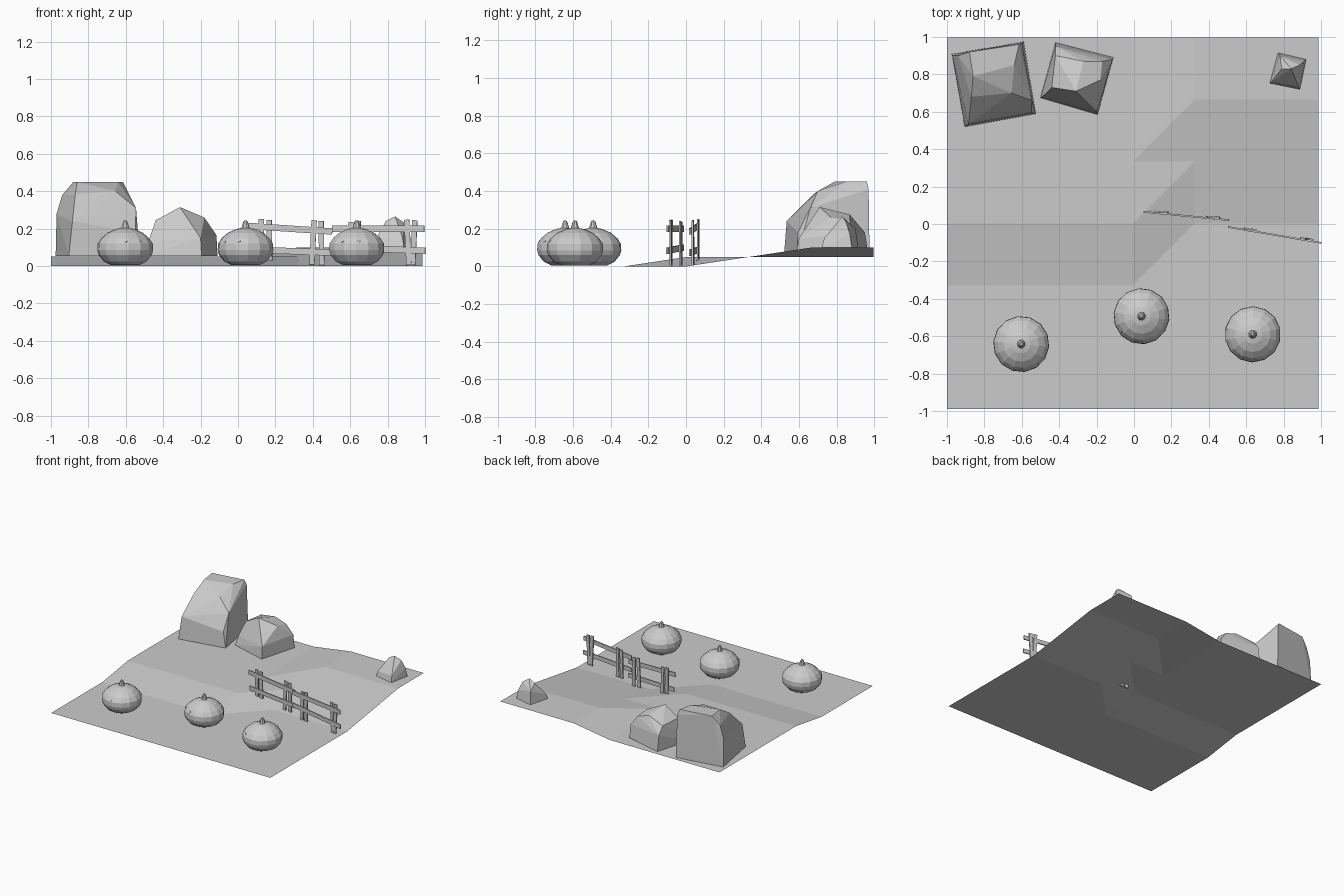
import bpy, bmesh, math
from mathutils import Matrix, Vector

if "Cube" in bpy.data.objects:
    bpy.data.objects.remove(bpy.data.objects["Cube"])


def finish(name, bm, loc=(0, 0, 0), rot=0):
    me = bpy.data.meshes.new(name)
    bm.to_mesh(me)
    bm.free()
    ob = bpy.data.objects.new(name, me)
    ob.location = loc
    ob.rotation_euler = (0, 0, rot)
    bpy.context.collection.objects.link(ob)
    return ob


# Ground sheet: left half steps up once, right half steps up twice
def ground():
    bm = bmesh.new()
    step, h = 0.331, 0.05
    left = [0, 0, 0, h, h, h, h]
    right = [0, 0, 0, 0, h, 2 * h, 2 * h]
    v = [[bm.verts.new((-1 + i * step, -0.99 + j * step, (left if i < 4 else right)[j]))
          for j in range(7)] for i in range(7)]
    for i in range(6):
        for j in range(6):
            a, b, c, d = v[i][j], v[i + 1][j], v[i + 1][j + 1], v[i][j + 1]
            if i == 3:
                bm.faces.new((a, b, c))
                bm.faces.new((a, c, d))
            else:
                bm.faces.new((a, b, c, d))
    finish("ground", bm)


# Faceted rock: convex hull of its corner points
def rock(name, pts):
    bm = bmesh.new()
    for p in pts:
        bm.verts.new(p)
    res = bmesh.ops.convex_hull(bm, input=bm.verts)
    loose = [g for g in res["geom_interior"] if isinstance(g, bmesh.types.BMVert)]
    bmesh.ops.delete(bm, geom=loose, context='VERTS')
    bmesh.ops.dissolve_limit(bm, angle_limit=math.radians(6), verts=bm.verts, edges=bm.edges)
    finish(name, bm)


# Lathe a closed profile of (radius, z)
def lathe(name, prof, n, loc, rot=0):
    bm = bmesh.new()
    rings = [[bm.verts.new((r * math.cos(2 * math.pi * k / n), r * math.sin(2 * math.pi * k / n), z))
              for k in range(n)] for r, z in prof]
    for lo, hi in zip(rings, rings[1:]):
        for k in range(n):
            m = (k + 1) % n
            bm.faces.new((lo[k], lo[m], hi[m], hi[k]))
    bm.faces.new(rings[0][::-1])
    bm.faces.new(rings[-1])
    return finish(name, bm, loc, rot)


# Pumpkin: ribbed body, short stem, two small eyes
def pumpkin(name, x, y, face):
    lathe(name + "_body", [(0.075, 0.005), (0.115, 0.025), (0.143, 0.06), (0.15, 0.085),
                           (0.148, 0.12), (0.128, 0.15), (0.095, 0.178), (0.05, 0.198),
                           (0.02, 0.204)], 14, (x, y, 0), face)
    lathe(name + "_stem", [(0.025, 0.195), (0.02, 0.212), (0.013, 0.235), (0.008, 0.243)],
          8, (x, y, 0), face)
    bm = bmesh.new()
    for s in (-1, 1):
        a = -math.pi / 2 + s * 0.32
        m = (Matrix.Rotation(a, 4, 'Z') @ Matrix.Translation((0.136, 0, 0.133))
             @ Matrix.Rotation(math.radians(55), 4, 'Y'))
        bmesh.ops.create_cone(bm, cap_ends=True, segments=3, radius1=0.01, radius2=0.01,
                              depth=0.006, matrix=m)
    finish(name + "_eyes", bm, (x, y, 0), face)


# Plank between two points in the local xz plane
def plank(bm, p, q, width, y, thick=0.009):
    d = Vector((q[0] - p[0], 0, q[1] - p[1]))
    m = (Matrix.Translation(((p[0] + q[0]) / 2, y, (p[1] + q[1]) / 2))
         @ Matrix.Rotation(-math.atan2(d.z, d.x), 4, 'Y')
         @ Matrix.Diagonal((d.length, thick, width, 1)))
    bmesh.ops.create_cube(bm, size=1, matrix=m)


# Fence section: paired posts behind and in front of two rails
def fence(name, loc, rot, rails, posts):
    bm = bmesh.new()
    for p, q in rails:
        plank(bm, p, q, 0.034, 0)
    for k, (x, lean, z0, z1) in enumerate(posts):
        plank(bm, (x, z0), (x + lean, z1), 0.028, 0.009 if k % 2 else 0.007)
    finish(name, bm, loc, rot)


ground()

pumpkin("pumpkin_left", -0.603, -0.642, math.radians(20))
pumpkin("pumpkin_middle", 0.04, -0.493, math.radians(-33))
pumpkin("pumpkin_right", 0.635, -0.59, math.radians(-14))

rock("tall_rock", [
    (-.905, .52, .055), (-.525, .59, .055), (-.59, .975, .055), (-.975, .91, .055),
    (-.885, .535, .24), (-.55, .595, .18), (-.97, .90, .28), (-.94, .90, .38),
    (-.87, .68, .385), (-.655, .70, .40), (-.545, .66, .31), (-.86, .79, .45),
    (-.64, .85, .45), (-.615, .96, .45), (-.88, .92, .45), (-.60, .97, .41)])
rock("medium_rock", [
    (-.42, .97, .055), (-.11, .89, .055), (-.195, .585, .055), (-.50, .675, .055),
    (-.48, .69, .13), (-.20, .60, .15), (-.115, .88, .165), (-.42, .95, .18),
    (-.44, .73, .245), (-.31, .71, .315), (-.27, .87, .275), (-.18, .77, .26),
    (-.42, .90, .24), (-.17, .87, .24)])
rock("small_rock", [
    (.77, .915, .10), (.92, .88, .10), (.887, .72, .10), (.726, .753, .10),
    (.735, .76, .14), (.88, .735, .15), (.91, .87, .17), (.78, .90, .20),
    (.84, .83, .265), (.885, .85, .235), (.79, .83, .24)])

fence("fence_left", (0.28, 0.043, 0), -0.098,
      [((-.23, .215), (.225, .185)), ((-.22, .088), (.23, .072))],
      [(-.152, -.005, .01, .252), (-.112, -.003, .012, .247),
       (.115, .012, .008, .245), (.168, -.004, .005, .24)])
fence("fence_right", (0.75, -0.058, 0), -0.169,
      [((-.25, .2), (.25, .2)), ((-.25, .1), (.255, .082))],
      [(-.155, .006, .005, .235), (-.115, .004, .005, .24),
       (.165, -.012, .005, .248), (.185, .012, .005, .245)])
